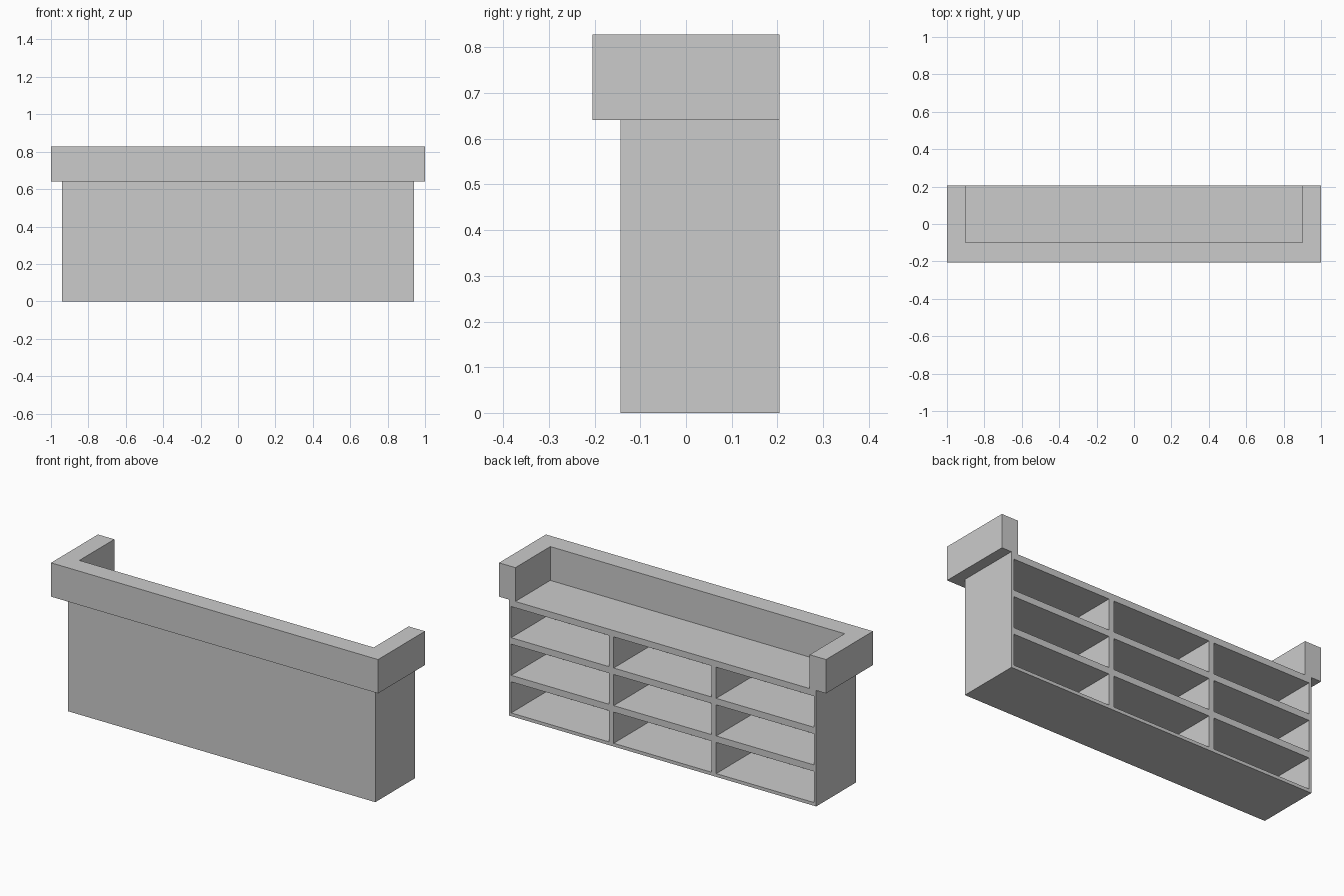
import bpy, bmesh
from mathutils import Vector

if "Cube" in bpy.data.objects:
    bpy.data.objects.remove(bpy.data.objects["Cube"])


def add_box(bm, x0, x1, y0, y1, z0, z1):
    verts = bmesh.ops.create_cube(bm, size=1.0)["verts"]
    size = Vector((x1 - x0, y1 - y0, z1 - z0))
    mid = Vector((x0 + x1, y0 + y1, z0 + z1)) / 2
    for v in verts:
        v.co = Vector(a * b for a, b in zip(v.co, size)) + mid


def make_object(name, bm):
    bmesh.ops.recalc_face_normals(bm, faces=bm.faces)
    mesh = bpy.data.meshes.new(name)
    bm.to_mesh(mesh)
    bm.free()
    obj = bpy.data.objects.new(name, mesh)
    bpy.context.collection.objects.link(obj)
    return obj


BACK, BODY_TOP, RIM_TOP = 0.205, 0.641, 0.828

# Counter body: a solid block, open shelves are cut from the back
bm = bmesh.new()
add_box(bm, -0.94, 0.94, -0.143, BACK, 0, BODY_TOP)
body = make_object("counter_body", bm)

# Three by three shelf openings
OPEN_W, OPEN_H, STEP_X, STEP_Z = 0.597, 0.172, 0.627, 0.208
bm = bmesh.new()
for col in (-1, 0, 1):
    for row in range(3):
        cx, z = col * STEP_X, 0.018 + row * STEP_Z
        add_box(bm, cx - OPEN_W / 2, cx + OPEN_W / 2, -0.097, BACK + 0.1, z, z + OPEN_H)
cutter = make_object("shelf_cutter", bm)
cutter.hide_render = True
cutter.hide_viewport = True
cutter.display_type = 'WIRE'

cut = body.modifiers.new("shelf_openings", 'BOOLEAN')
cut.operation = 'DIFFERENCE'
cut.solver = 'EXACT'
cut.object = cutter

# Raised rim: U-shaped profile, open towards the back, extruded upwards
half = [(1.0, BACK), (1.0, -0.205)]
inner = [(0.90, -0.10), (0.90, BACK)]
profile = half + [(-x, y) for x, y in reversed(half)] \
    + [(-x, y) for x, y in reversed(inner)] + inner
bm = bmesh.new()
face = bm.faces.new([bm.verts.new((x, y, BODY_TOP)) for x, y in profile])
top = bmesh.ops.extrude_face_region(bm, geom=[face], use_keep_orig=True)["geom"]
bmesh.ops.translate(bm, vec=(0, 0, RIM_TOP - BODY_TOP),
                    verts=[g for g in top if isinstance(g, bmesh.types.BMVert)])
make_object("counter_rim", bm)
